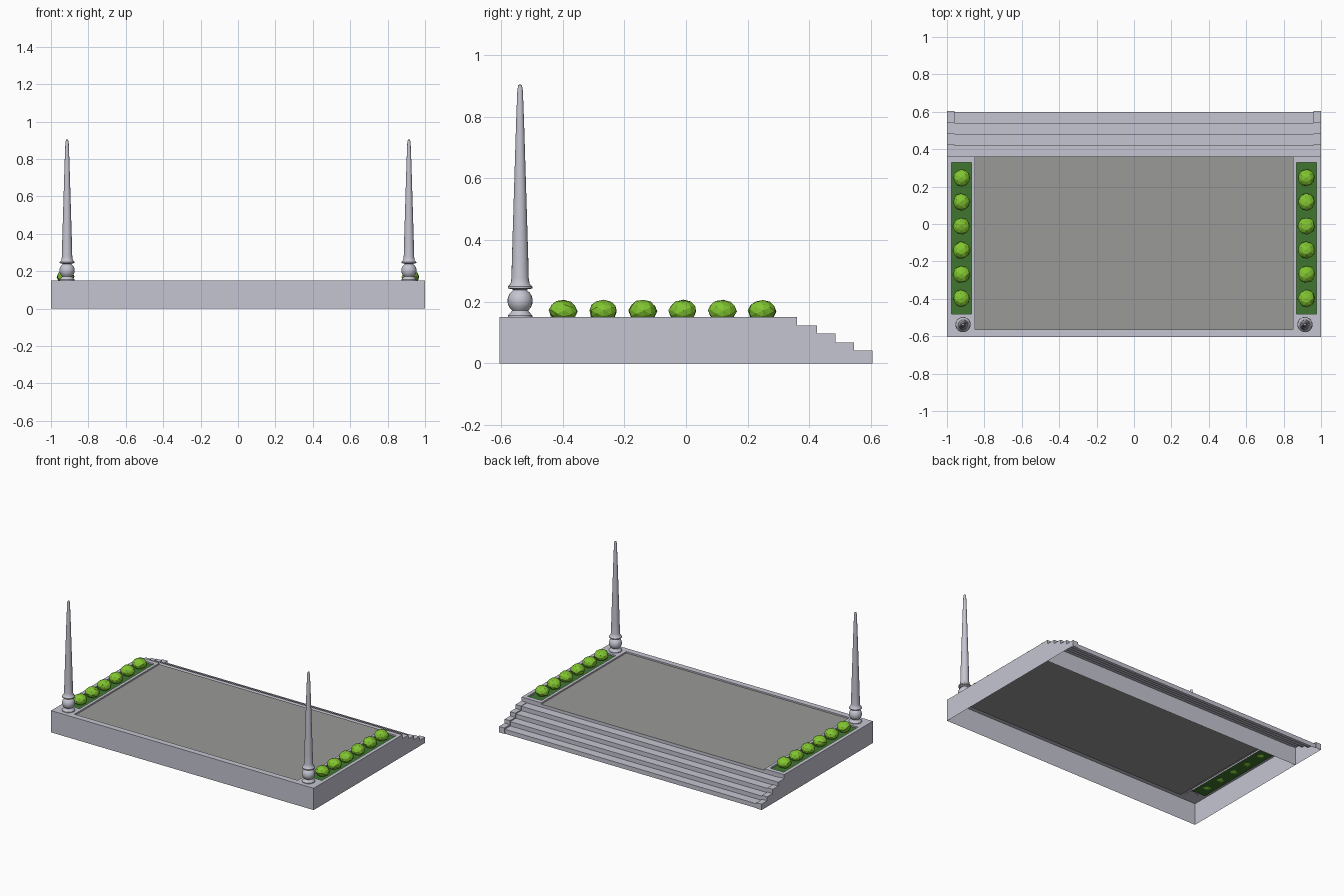
import bpy, bmesh, math, random
from mathutils import Vector, Matrix

if "Cube" in bpy.data.objects:
    bpy.data.objects.remove(bpy.data.objects["Cube"])

random.seed(4)


def material(name, rgb):
    m = bpy.data.materials.new(name)
    m.diffuse_color = (*rgb, 1)
    m.use_nodes = True
    m.node_tree.nodes["Principled BSDF"].inputs["Base Color"].default_value = m.diffuse_color
    return m


STONE = material("pale_stone", (0.56, 0.56, 0.64))
PAVING = material("grey_paving", (0.32, 0.32, 0.31))
SOIL = material("dark_green_bed", (0.05, 0.18, 0.03))
LEAF = material("bright_green_leaf", (0.22, 0.56, 0.03))


def finish(bm, name, mat):
    me = bpy.data.meshes.new(name)
    bm.to_mesh(me)
    bm.free()
    me.materials.append(mat)
    ob = bpy.data.objects.new(name, me)
    bpy.context.collection.objects.link(ob)
    return ob


def face(bm, pts, direction):
    """Add a polygon whose normal points along the given direction."""
    f = bm.faces.new([bm.verts.new(p) for p in pts])
    f.normal_update()
    if f.normal.dot(Vector(direction)) < 0:
        f.normal_flip()


def flat(bm, x0, x1, y0, y1, z):
    face(bm, [(x0, y0, z), (x1, y0, z), (x1, y1, z), (x0, y1, z)], (0, 0, 1))


def wall_x(bm, x, y0, y1, z0, z1, d):
    face(bm, [(x, y0, z0), (x, y1, z0), (x, y1, z1), (x, y0, z1)], (d, 0, 0))


def wall_y(bm, y, x0, x1, z0, z1, d):
    face(bm, [(x0, y, z0), (x1, y, z0), (x1, y, z1), (x0, y, z1)], (0, d, 0))


TOP, LOW = 0.15, 0.14
FRONT, BACK = -0.605, 0.36
GX, GY = 0.85, -0.565                       # paved court
PX0, PX1, PY0, PY1 = 0.87, 0.975, -0.48, 0.33   # planting beds
CHEEK = 0.96
MAIN = [(0.36, 0.42, 0.12), (0.42, 0.48, 0.09), (0.48, 0.54, 0.06), (0.54, 0.60, 0.03)]
SIDE = [(0.36, 0.425, 0.123), (0.425, 0.485, 0.097), (0.485, 0.545, 0.068), (0.545, 0.605, 0.041)]

# hollow platform: rim of the deck with openings for court and beds
bm = bmesh.new()
flat(bm, -1, 1, FRONT, GY, TOP)
for s in (-1, 1):
    for a, b, y0, y1 in ((GX, PX0, GY, BACK), (PX1, 1, GY, BACK),
                         (PX0, PX1, GY, PY0), (PX0, PX1, PY1, BACK)):
        flat(bm, s * a, s * b, y0, y1, TOP)
    # recess edges
    wall_x(bm, s * GX, GY, BACK, LOW, TOP, -s)
    wall_x(bm, s * PX0, PY0, PY1, LOW, TOP, s)
    wall_x(bm, s * PX1, PY0, PY1, LOW, TOP, -s)
    wall_y(bm, PY0, s * PX0, s * PX1, LOW, TOP, 1)
    wall_y(bm, PY1, s * PX0, s * PX1, LOW, TOP, -1)
    wall_y(bm, BACK, s * GX, s, 0, TOP, 1)
    # outer side
    wall_x(bm, s, FRONT, BACK, 0, TOP, s)
wall_y(bm, GY, -GX, GX, LOW, TOP, 1)
wall_y(bm, FRONT, -1, 1, 0, TOP, -1)
wall_y(bm, BACK, -GX, GX, 0, LOW, 1)
finish(bm, "platform", STONE)

# back steps, open underneath
bm = bmesh.new()
for i, (y0, y1, z) in enumerate(MAIN):
    below = MAIN[i + 1][2] if i < 3 else 0
    flat(bm, -CHEEK, CHEEK, y0, y1, z)
    wall_y(bm, y1, -CHEEK, CHEEK, below, z, 1)
finish(bm, "back_steps", STONE)

# stepped side kerbs, slightly proud of the steps
for s, side in ((-1, "left"), (1, "right")):
    bm = bmesh.new()
    for i, (y0, y1, z) in enumerate(SIDE):
        below = SIDE[i + 1][2] if i < 3 else 0
        flat(bm, s * CHEEK, s, y0, y1, z)
        wall_y(bm, y1, s * CHEEK, s, below, z, 1)
        wall_x(bm, s, y0, y1, 0, z, s)
        m0, m1, mz = MAIN[i]
        wall_x(bm, s * CHEEK, y0, m1, mz, z, -s)
        wall_x(bm, s * CHEEK, m1, y1, below if i == 3 else MAIN[i + 1][2], z, -s)
    finish(bm, side + "_step_kerb", STONE)

# paved court
bm = bmesh.new()
flat(bm, -GX, GX, GY, BACK, LOW)
finish(bm, "paved_court", PAVING)

# spire outline: (radius, height)
PROFILE = [(0, 0.147), (0.04, 0.147), (0.04, 0.155), (0.03, 0.166)]
PROFILE += [(0.041 * math.cos(math.radians(a)), 0.203 + 0.041 * math.sin(math.radians(a)))
            for a in range(-50, 61, 18)]
PROFILE += [(0.024, 0.24), (0.040, 0.243), (0.040, 0.249), (0.031, 0.258), (0.028, 0.275),
            (0.0265, 0.34), (0.021, 0.52), (0.013, 0.78), (0.009, 0.885), (0.006, 0.902), (0, 0.905)]


def spire(name, x, y, sides=20):
    bm = bmesh.new()
    rings = []
    for r, z in PROFILE:
        if r == 0:
            rings.append([bm.verts.new((x, y, z))] * sides)
        else:
            rings.append([bm.verts.new((x + r * math.cos(math.tau * k / sides),
                                        y + r * math.sin(math.tau * k / sides), z))
                          for k in range(sides)])
    for a, b in zip(rings, rings[1:]):
        for k in range(sides):
            n = (k + 1) % sides
            bm.faces.new(list(dict.fromkeys((a[k], a[n], b[n], b[k]))))
    ob = finish(bm, name, STONE)
    bpy.ops.object.select_all(action='DESELECT')
    ob.select_set(True)
    bpy.context.view_layer.objects.active = ob
    bpy.ops.object.shade_smooth_by_angle(angle=math.radians(35))


for s, side in ((-1, "left"), (1, "right")):
    spire(side + "_spire", s * 0.914, -0.538)

    # planting bed
    bm = bmesh.new()
    flat(bm, s * PX0, s * PX1, PY0, PY1, LOW)
    finish(bm, side + "_planting_bed", SOIL)

    # row of faceted round bushes
    for i in range(6):
        bm = bmesh.new()
        bmesh.ops.create_icosphere(bm, subdivisions=2, radius=1)
        turn = Matrix.Rotation(0.5, 3, 'X') @ Matrix.Rotation(0.4, 3, 'Z')
        for v in bm.verts:
            p = turn @ v.co * random.uniform(0.94, 1.04)
            v.co = (s * 0.922 + 0.046 * p.x, 0.247 - 0.129 * i + 0.046 * p.y, 0.17 + 0.036 * p.z)
        finish(bm, "%s_bush_%d" % (side, i + 1), LEAF)
